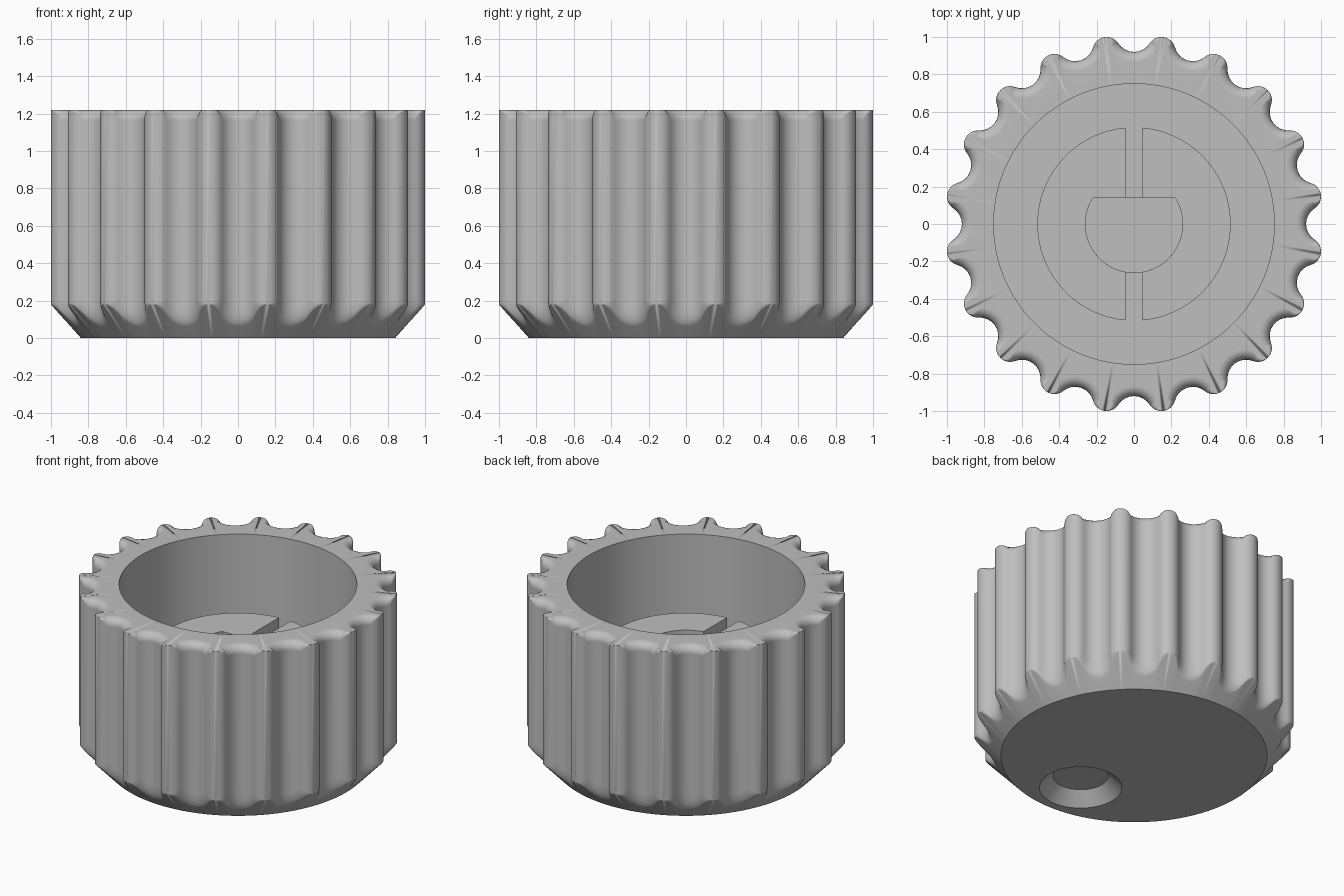
import bpy, bmesh, math
from math import sin, cos, pi, radians, hypot, atan2
from mathutils import Vector

cube = bpy.data.objects.get("Cube")
if cube:
    bpy.data.objects.remove(cube)

# Main dimensions
TEETH, TOP, FLOOR = 20, 1.22, 0.3
BASE_R, CAVITY_R = 0.84, 0.75
RIDGE_C, RIDGE_R = 0.9365, 0.075
GROOVE_MIN, FILLET = 0.92, 0.055
BOSS_R, BOSS_TOP, SLOT = 0.517, 0.78, 0.045
BORE_R, BORE_FLAT, BORE_FLOOR = 0.26, 0.14, 0.2

grey = bpy.data.materials.new("grey plastic")
grey.use_nodes = True
grey.diffuse_color = (0.52, 0.52, 0.52, 1)
grey.node_tree.nodes["Principled BSDF"].inputs["Base Color"].default_value = grey.diffuse_color


def make_object(name, bm):
    bmesh.ops.remove_doubles(bm, verts=bm.verts, dist=1e-5)
    bmesh.ops.recalc_face_normals(bm, faces=bm.faces)
    mesh = bpy.data.meshes.new(name)
    bm.to_mesh(mesh)
    bm.free()
    mesh.materials.append(grey)
    obj = bpy.data.objects.new(name, mesh)
    bpy.context.collection.objects.link(obj)
    return obj


def loft(name, rows):
    """Skin closed rows of points and cap both ends."""
    bm = bmesh.new()
    rings = [[bm.verts.new(p) for p in row] for row in rows]
    n = len(rings[0])
    for a, b in zip(rings, rings[1:]):
        for i in range(n):
            j = (i + 1) % n
            bm.faces.new((a[i], a[j], b[j], b[i]))
    bm.faces.new(rings[0][::-1])
    bm.faces.new(rings[-1])
    return make_object(name, bm)


def prism(name, outline, z0, z1):
    return loft(name, [[(x, y, z) for x, y in outline] for z in (z0, z1)])


def arc(r, start, end, steps):
    return [(r * cos(start + (end - start) * i / steps),
             r * sin(start + (end - start) * i / steps)) for i in range(steps + 1)]


def activate(obj):
    bpy.ops.object.select_all(action='DESELECT')
    obj.select_set(True)
    bpy.context.view_layer.objects.active = obj


def finish(obj):
    activate(obj)
    bpy.ops.object.shade_smooth_by_angle(angle=radians(30))
    mod = obj.modifiers.new("even shading", 'WEIGHTED_NORMAL')
    mod.keep_sharp = True


def cut(obj, cutter):
    activate(obj)
    mod = obj.modifiers.new("cut", 'BOOLEAN')
    mod.operation, mod.solver, mod.object = 'DIFFERENCE', 'EXACT', cutter
    bpy.ops.object.modifier_apply(modifier=mod.name)
    bpy.data.objects.remove(cutter)


# Fluted outline: tangent groove and ridge arcs, with outward normal and edge weight
half = pi / TEETH
ax, ay = RIDGE_C * cos(half), RIDGE_C * sin(half)
k = ax - GROOVE_MIN
groove_r = (k * k + ay * ay - RIDGE_R ** 2) / (2 * (RIDGE_R + k))
groove_c = GROOVE_MIN + groove_r
groove_a = atan2(ay, groove_c - ax)
ridge_a = groove_a + half

outline = []


def add_point(x, y, nx, ny, turn, weight):
    c, s = cos(turn), sin(turn)
    outline.append((Vector((x * c - y * s, x * s + y * c)),
                    Vector((nx * c - ny * s, nx * s + ny * c)), weight))


for t in range(TEETH):
    turn = 2 * half * t
    for i in range(8):
        g = groove_a * (i / 4 - 1)
        add_point(groove_c - groove_r * cos(g), groove_r * sin(g), cos(g), -sin(g), turn, 1)
    for i in range(12):
        b = ridge_a * (i / 6 - 1)
        add_point(RIDGE_C + RIDGE_R * cos(b), RIDGE_R * sin(b), cos(b), sin(b),
                  turn + half, (1 - cos(b)) / (1 - cos(ridge_a)))


def circle_row(r, z):
    return [(*(p.normalized() * r), z) for p, n, w in outline]


# Body: base, bevelled foot, fluted wall, softened groove tops, cavity
foot, blend = [], 5
for i in range(blend + 1):
    u, row = i / blend, []
    for p, n, w in outline:
        edge = Vector((p.x, p.y, p.length - BASE_R + 0.01))
        base = Vector((*(p.normalized() * BASE_R), 0))
        low = edge.lerp(base, 0.3 * w)
        high = edge + Vector((0, 0, 0.08 * w))
        row.append((1 - u) ** 2 * low + 2 * u * (1 - u) * edge + u * u * high)
    foot.append(row)

crown = []
for i in range(7):
    a = pi / 2 * i / 6
    crown.append([(*(p - n * FILLET * w * (1 - cos(a))), TOP - FILLET * w * (1 - sin(a)))
                  for p, n, w in outline])

body = loft("knob_body", [circle_row(BASE_R, 0)] + foot + crown
            + [circle_row(CAVITY_R, TOP), circle_row(CAVITY_R, FLOOR)])

# Flat-sided shaft bore in the cavity floor
flat_a = math.asin(BORE_FLAT / BORE_R)
cut(body, prism("bore_cutter", arc(BORE_R, pi - flat_a, 2 * pi + flat_a, 48), BORE_FLOOR, 0.5))

# Pointer dimple under the base
dimple = []
for r, z in ((0.27, -0.01), (0.175, 0.085)):
    dimple.append([(x, y - 0.524, z) for x, y in arc(r, 0, 2 * pi, 64)[:-1]])
cut(body, loft("dimple_cutter", dimple))
finish(body)

# Split shaft boss: one half and its mirror
out_a, in_a = math.acos(SLOT / BOSS_R), math.acos(SLOT / BORE_R)
profile = arc(BOSS_R, -out_a, out_a, 40) + [(SLOT, BORE_FLAT)] + arc(BORE_R, flat_a, -in_a, 28)
for name, side in (("left_shaft_boss", 1), ("right_shaft_boss", -1)):
    finish(prism(name, [(side * x, y) for x, y in profile], FLOOR - 0.002, BOSS_TOP))
